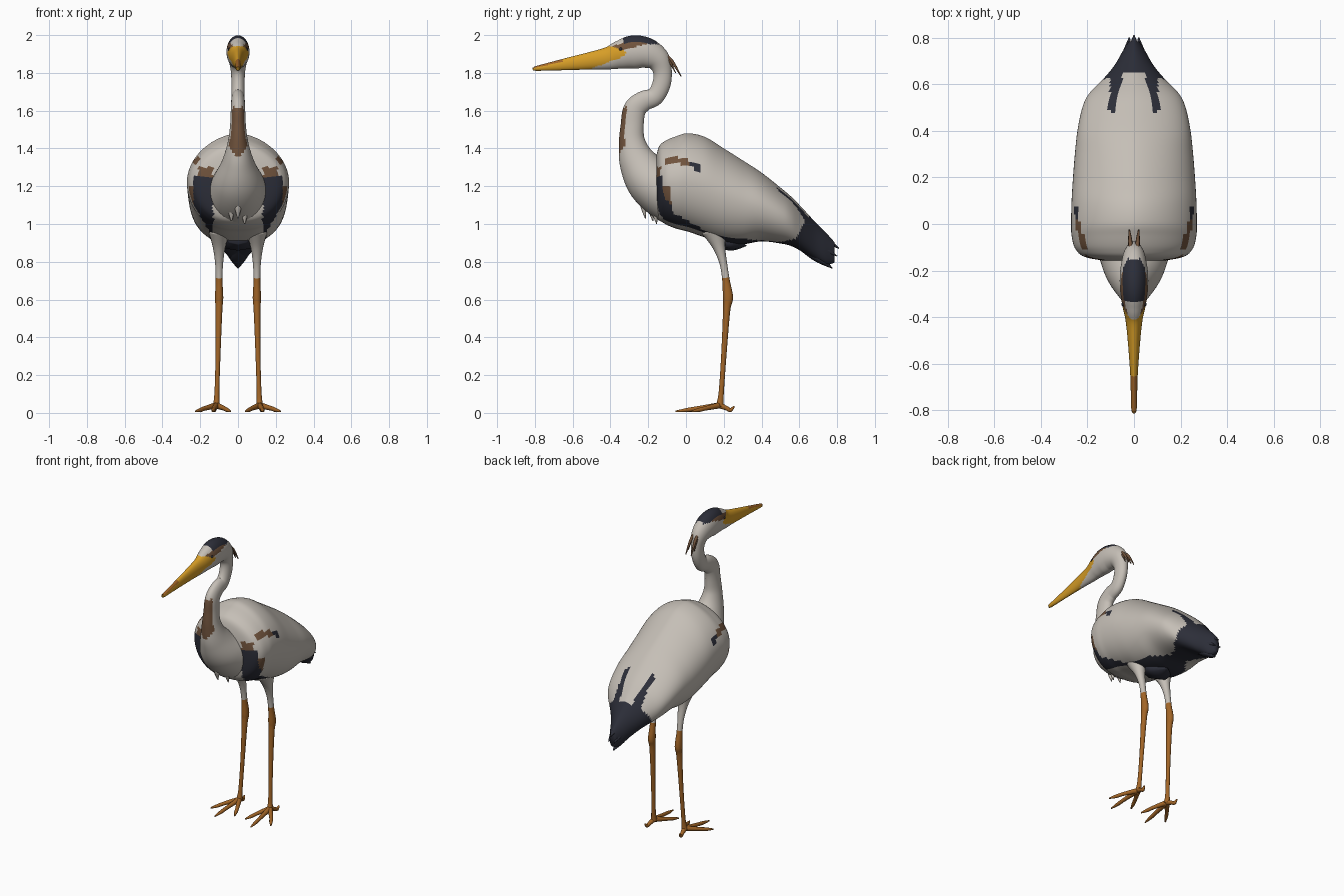
import bpy, bmesh, math
from mathutils import Vector

if "Cube" in bpy.data.objects:
    bpy.data.objects.remove(bpy.data.objects["Cube"], do_unlink=True)


def material(name, rgb):
    m = bpy.data.materials.new(name)
    m.use_nodes = True
    m.diffuse_color = (*rgb, 1)
    bsdf = m.node_tree.nodes["Principled BSDF"]
    bsdf.inputs["Base Color"].default_value = (*rgb, 1)
    bsdf.inputs["Roughness"].default_value = 0.8
    return m


PALE, DARK, BROWN, YELLOW, ORANGE = range(5)
MATS = [material("pale_grey", (0.56, 0.52, 0.47)),
        material("slate_black", (0.025, 0.027, 0.04)),
        material("brown", (0.16, 0.085, 0.045)),
        material("bill_yellow", (0.68, 0.34, 0.02)),
        material("leg_orange", (0.36, 0.13, 0.02))]


def spline(points, steps):
    """Catmull-Rom interpolation through tuples of any length."""
    out = []
    last = len(points) - 1
    for i in range(last):
        a, b, c, d = (points[min(max(i + k, 0), last)] for k in (-1, 0, 1, 2))
        for s in range(steps):
            t = s / steps
            out.append([q + 0.5 * t * (r - p + t * (2*p - 5*q + 4*r - e + t * (3*(q - r) + e - p)))
                        for p, q, r, e in zip(a, b, c, d)])
    return out + [list(points[-1])]


def loft(name, points, rule, steps=6, sides=16, upright=False, power=(1, 1)):
    """Skin rings (x, y, z, half width, half depth) along a smooth path."""
    rows = spline(points, steps)
    path = [Vector(r[:3]) for r in rows]
    bm = bmesh.new()
    rings = []
    for i, row in enumerate(rows):
        t = Vector((0, 1, 0)) if upright else \
            (path[min(i + 1, len(path) - 1)] - path[max(i - 1, 0)]).normalized()
        side = (Vector((1, 0, 0)) - t * t.x).normalized()
        up = side.cross(t)
        ring = []
        for k in range(sides):
            a = math.tau * k / sides
            c, s = math.cos(a), math.sin(a)
            p = power[0] if s > 0 else power[1]
            c = math.copysign(abs(c) ** p, c)
            w, d = max(row[3], 0.002), max(row[4], 0.002)
            ring.append(bm.verts.new(path[i] + side * w * c + up * d * s))
        rings.append(ring)
    for r, q in zip(rings, rings[1:]):
        for k in range(sides):
            j = (k + 1) % sides
            bm.faces.new((r[k], r[j], q[j], q[k]))
    bm.faces.new(rings[0])
    bm.faces.new(rings[-1])
    bmesh.ops.recalc_face_normals(bm, faces=bm.faces)
    for f in bm.faces:
        f.smooth = True
        f.material_index = rule(f.calc_center_median(), f.normal) if callable(rule) else rule
    mesh = bpy.data.meshes.new(name)
    bm.to_mesh(mesh)
    bm.free()
    for m in MATS:
        mesh.materials.append(m)
    obj = bpy.data.objects.new(name, mesh)
    bpy.context.collection.objects.link(obj)
    return obj


def wing_edge(y):
    """Height of the dark border along the lower wing."""
    stops = [(-0.2, 1.1), (-0.05, 1.05), (0.1, 0.965), (0.2, 0.93), (0.5, 0.905), (0.58, 0.92), (0.66, 1.06)]
    for (a, za), (b, zb) in zip(stops, stops[1:]):
        if y <= b:
            return za + (zb - za) * (y - a) / (b - a)
    return 2


def body_colour(c, n):
    x, y, z = abs(c.x), c.y, c.z
    if y > 0.66:
        return DARK
    # dark streaks running forward from the tail
    if y > 0.47 and n.z > 0 and abs(x - 0.1 + (y - 0.47) * 0.15) < 0.007 + (y - 0.47) * 0.12:
        return DARK
    # shoulder mark
    if x > 0.15 and -0.11 < y < 0.08 and abs(z - 1.335 + max(0, y + 0.02) * 0.4) < 0.018:
        return BROWN if y < 0.02 else DARK
    # leading edge of the wing
    if y < -0.02 and n.y < -0.25 and x > 0.13:
        if z > 1.25:
            return BROWN if z < 1.3 and x < 0.21 else PALE
        return DARK if x < 0.235 else BROWN if 1.05 < z < 1.2 else PALE
    if x < 0.14 and y < 0.17:
        return PALE
    return DARK if z < wing_edge(y) else PALE


def neck_colour(c, n):
    x, y, z = abs(c.x), c.y, c.z
    # bill
    if y < -0.65 and n.z > 0.3:
        return ORANGE
    if y < -0.32 and z > 1.8:
        if y < -0.52 or 1.815 + (y + 0.52) * 0.38 < z < 1.945 - (y + 0.42) * 0.28:
            return YELLOW
    # crown and eye stripe
    if -0.33 < y < -0.15 and x < 0.046 and z > 1.95 and n.z > 0.4:
        return DARK
    if -0.39 < y < -0.19 and x > 0.02 and abs(z - 1.93 - (y + 0.37) * 0.25) < 0.018:
        return BROWN
    # throat stripe
    if 1.35 < z < 1.62 and n.y < -0.45 and x < 0.01 + (z - 1.35) * 0.6:
        return BROWN
    return PALE


# Body with folded wings: y, z, half width, half height
body = [(-0.165, 1.22, 0.06, 0.1), (-0.145, 1.22, 0.2, 0.185), (-0.11, 1.22, 0.25, 0.22),
        (-0.05, 1.22, 0.268, 0.245), (0.01, 1.22, 0.27, 0.26), (0.1, 1.195, 0.268, 0.266),
        (0.2, 1.15, 0.262, 0.25), (0.3, 1.115, 0.254, 0.222), (0.4, 1.09, 0.243, 0.182),
        (0.5, 1.045, 0.222, 0.148), (0.56, 1.012, 0.193, 0.13), (0.62, 0.965, 0.135, 0.115),
        (0.68, 0.915, 0.085, 0.1), (0.74, 0.87, 0.05, 0.085), (0.785, 0.85, 0.022, 0.055)]
loft("body_and_wings", [(0, *p) for p in body], body_colour, 8, 72, True, (1.2, 0.8))

# Bill, head, neck and breast as one continuous skin
neck = [(-0.807, 1.823, 0.006, 0.008), (-0.79, 1.824, 0.012, 0.013), (-0.65, 1.844, 0.016, 0.03),
        (-0.5, 1.865, 0.027, 0.047), (-0.41, 1.878, 0.037, 0.06), (-0.35, 1.895, 0.05, 0.075),
        (-0.28, 1.91, 0.06, 0.088), (-0.21, 1.905, 0.06, 0.081), (-0.15, 1.87, 0.05, 0.065),
        (-0.125, 1.81, 0.038, 0.05), (-0.13, 1.74, 0.035, 0.048), (-0.165, 1.675, 0.035, 0.048),
        (-0.225, 1.65, 0.036, 0.054), (-0.272, 1.605, 0.038, 0.06), (-0.285, 1.52, 0.042, 0.061),
        (-0.285, 1.43, 0.055, 0.071), (-0.255, 1.33, 0.085, 0.1), (-0.18, 1.225, 0.135, 0.135),
        (-0.05, 1.15, 0.165, 0.16), (0.12, 1.08, 0.15, 0.14), (0.25, 1.02, 0.08, 0.06)]
loft("head_neck_and_breast", [(0, *p) for p in neck], neck_colour, 8, 48)


def feather(name, start, end, width, thick, colour, sag=0.0):
    a, b = Vector(start), Vector(end)
    mid = (a + b) / 2 + Vector((0, 0, sag))
    loft(name, [(*a, width * 0.7, thick), (*mid, width, thick), (*b, 0.003, 0.002)], colour, 5, 8)


# Loose feathers of the breast and tail
for i, (x, y, z) in enumerate([(0, -0.215, 1.03), (0.035, -0.155, 1.0), (-0.035, -0.175, 1.015)]):
    feather(f"breast_feather_{i}", (x, y - 0.02, z + 0.12), (x, y, z), 0.018, 0.015, PALE)
feather("tail_tip_top", (0, 0.66, 0.95), (0, 0.81, 0.87), 0.03, 0.02, DARK, 0.01)
feather("tail_tip_low", (0, 0.62, 0.88), (0, 0.775, 0.765), 0.045, 0.025, DARK)
feather("vent_feathers", (0, 0.16, 0.93), (0, 0.32, 0.885), 0.09, 0.04, DARK, -0.01)

for label, m in (("left", 1), ("right", -1)):
    # Crest plumes and eye
    feather(f"{label}_crest_long", (m * 0.012, -0.125, 1.905), (m * 0.02, -0.025, 1.78), 0.009, 0.009, BROWN, 0.02)
    feather(f"{label}_crest_short", (m * 0.015, -0.12, 1.9), (m * 0.022, -0.055, 1.8), 0.007, 0.007, BROWN, 0.012)
    feather(f"{label}_tail_feather", (m * 0.04, 0.6, 0.95), (m * 0.02, 0.8, 0.83), 0.03, 0.025, DARK)
    bpy.ops.mesh.primitive_uv_sphere_add(segments=12, ring_count=8, radius=0.009,
                                         location=(m * 0.045, -0.345, 1.925))
    eye = bpy.context.object
    eye.name = f"{label}_eye"
    eye.data.materials.append(MATS[DARK])
    bpy.ops.object.shade_smooth()

    # Leg with feathered thigh
    leg = [(0.1, 0.15, 0.97, 0.06, 0.07), (0.1, 0.175, 0.88, 0.034, 0.034), (0.1, 0.198, 0.79, 0.021, 0.02),
           (0.1, 0.212, 0.7, 0.018, 0.02), (0.1, 0.222, 0.61, 0.022, 0.027), (0.101, 0.215, 0.54, 0.018, 0.019),
           (0.106, 0.2, 0.3, 0.013, 0.014), (0.112, 0.186, 0.1, 0.013, 0.014), (0.115, 0.178, 0.035, 0.02, 0.022)]
    loft(f"{label}_leg", [(m * p[0], *p[1:]) for p in leg],
         lambda c, n: ORANGE if c.z < 0.715 else PALE, 6, 16)

    # Toes spreading from the ankle
    toes = {"middle": (0.135, -0.055), "inner": (0.04, 0.02), "outer": (0.225, 0.03), "hind": (0.13, 0.255)}
    for toe, (x, y) in toes.items():
        lift = 0.035 if toe == "hind" else 0.008
        kx, ky = 0.115 + (x - 0.115) * 0.55, 0.178 + (y - 0.178) * 0.5
        loft(f"{label}_{toe}_toe", [(m * 0.115, 0.178, 0.04, 0.017, 0.017), (m * kx, ky, 0.024, 0.012, 0.012),
                                    (m * (kx + x) / 2, (ky + y) / 2, 0.015, 0.011, 0.011),
                                    (m * x, y, lift, 0.004, 0.004)], ORANGE, 4, 10)
